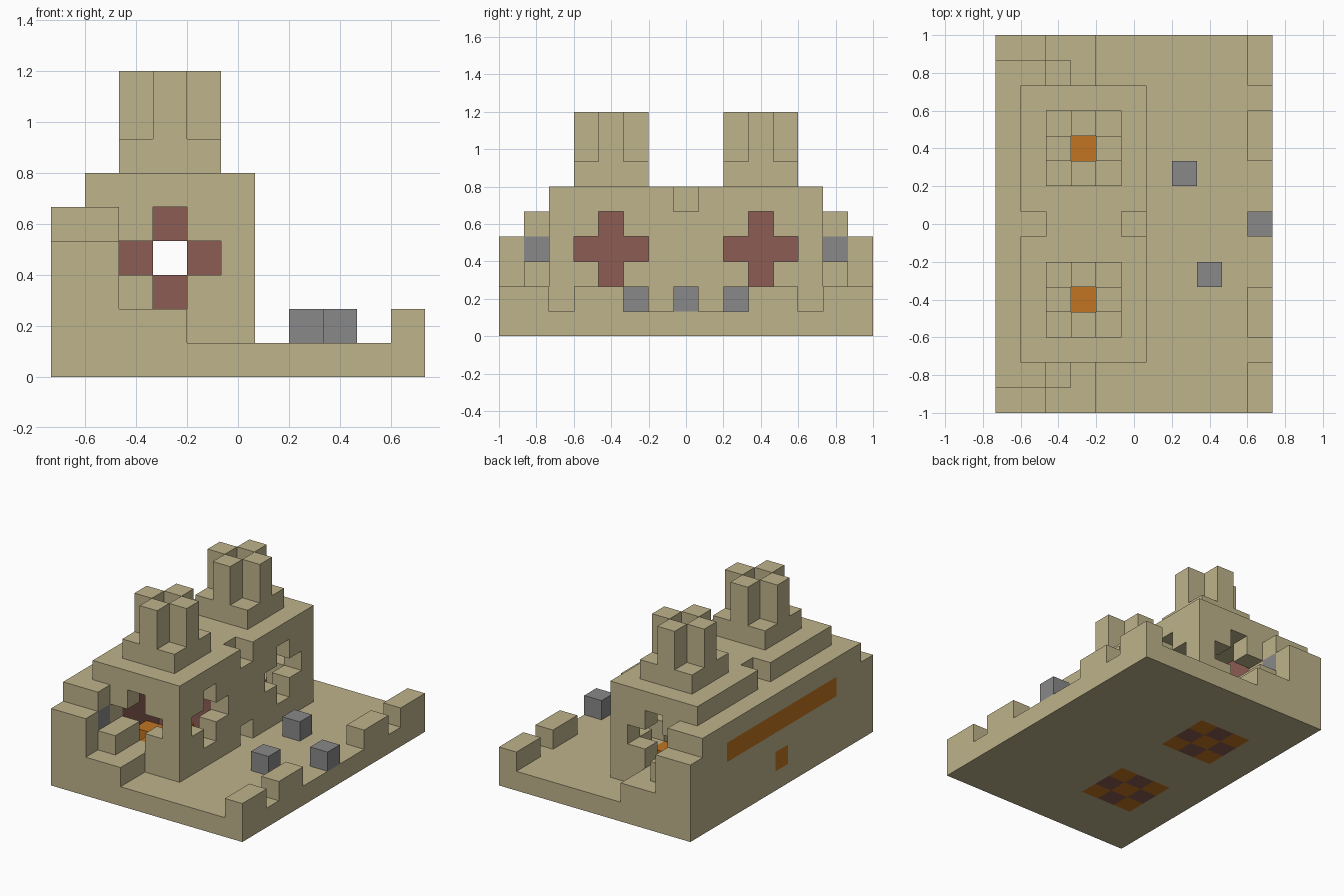
import bpy
import bmesh
from mathutils import Vector

cube = bpy.data.objects.get("Cube")
if cube:
    bpy.data.objects.remove(cube, do_unlink=True)

NX, NY = 11, 15
UNIT = 2 / NY
COLOURS = {
    "sandstone": (0.515, 0.451, 0.258),
    "red_brick": (0.258, 0.107, 0.087),
    "grey_stone": (0.25, 0.25, 0.25),
    "fire_orange": (0.533, 0.178, 0.015),
}
mats = {}
for name, rgb in COLOURS.items():
    m = bpy.data.materials.new(name)
    m.use_nodes = True
    m.diffuse_color = (*rgb, 1)
    bsdf = m.node_tree.nodes["Principled BSDF"]
    bsdf.inputs["Base Color"].default_value = (*rgb, 1)
    bsdf.inputs["Roughness"].default_value = 0.9
    mats[name] = m

cells = {}  # block position -> (part, colour)


def fill(part, colour, xs, ys, zs, mirror=False):
    """Fill an inclusive range of blocks, optionally mirrored front to back."""
    for x in range(xs[0], xs[1] + 1):
        for y in range(ys[0], ys[1] + 1):
            for z in range(zs[0], zs[1] + 1):
                cells[x, y, z] = (part, colour)
                if mirror:
                    cells[x, NY - 1 - y, z] = (part, colour)


def carve(xs, ys, zs, mirror=False):
    for x in range(xs[0], xs[1] + 1):
        for y in range(ys[0], ys[1] + 1):
            for z in range(zs[0], zs[1] + 1):
                cells.pop((x, y, z), None)
                if mirror:
                    cells.pop((x, NY - 1 - y, z), None)


# Courtyard floor, parapet and loose stones
fill("floor", "sandstone", (0, 10), (0, 14), (0, 0))
for ys in ((0, 1), (3, 4)):
    fill("parapet", "sandstone", (10, 10), ys, (1, 1), True)
for x, y in ((7, 9), (8, 5), (10, 7)):
    fill("courtyard_stones", "grey_stone", (x, x), (y, y), (1, 1))

# Back wall with stepped ends and orange inlay
fill("back_wall", "sandstone", (0, 0), (1, 13), (1, 4))
fill("back_wall", "sandstone", (0, 1), (0, 0), (1, 3), True)
fill("back_wall", "sandstone", (1, 1), (1, 1), (1, 4), True)
fill("back_wall", "grey_stone", (1, 1), (1, 1), (3, 3), True)
fill("back_wall", "fire_orange", (0, 0), (3, 11), (3, 3))
fill("back_wall", "fire_orange", (0, 0), (7, 7), (1, 1))
fill("side_steps", "sandstone", (2, 3), (0, 1), (1, 1), True)
fill("side_steps", "sandstone", (2, 2), (1, 1), (2, 2), True)

# Hall: solid block, hollow rooms and corridor, roof notches and door
fill("hall", "sandstone", (1, 5), (2, 12), (1, 5))
carve((2, 4), (3, 5), (1, 4), True)
carve((2, 4), (7, 7), (1, 4))
carve((1, 1), (7, 7), (5, 5))
carve((5, 5), (7, 7), (5, 5))
carve((5, 5), (7, 7), (1, 1))

# Red inner walls with a passage through the middle
fill("inner_walls", "red_brick", (1, 1), (3, 5), (1, 4), True)
fill("inner_walls", "red_brick", (2, 4), (6, 6), (1, 4), True)
carve((3, 3), (6, 6), (3, 3), True)

# Cross-shaped windows on the ends and on the courtyard side
carve((3, 3), (2, 2), (2, 4), True)
carve((2, 4), (2, 2), (3, 3), True)
carve((5, 5), (4, 4), (2, 4), True)
carve((5, 5), (3, 5), (3, 3), True)

# Hearths: chequered base with a fire cross on top
for x in (2, 3, 4):
    for y in (3, 4, 5):
        edge = (x + y) % 2 == 0
        fill("hearth", "red_brick" if edge else "fire_orange",
             (x, x), (y, y), (0, 0), True)
fill("hearth", "fire_orange", (2, 4), (4, 4), (1, 1), True)
fill("hearth", "fire_orange", (3, 3), (3, 5), (1, 1), True)

# Chimneys: square base, four pillars and an open shaft
fill("chimneys", "sandstone", (2, 4), (3, 5), (6, 6), True)
fill("chimneys", "sandstone", (3, 3), (3, 5), (7, 8), True)
fill("chimneys", "sandstone", (2, 4), (4, 4), (7, 8), True)
carve((3, 3), (4, 4), (5, 8), True)

# Build each part from the exposed sides of its blocks
names = list(COLOURS)
for part in sorted({p for p, c in cells.values()}):
    bm = bmesh.new()
    for pos, (owner, colour) in cells.items():
        if owner != part:
            continue
        centre = Vector((pos[0] + 0.5 - NX / 2, pos[1] + 0.5 - NY / 2, pos[2] + 0.5))
        for axis in range(3):
            for sign in (-1, 1):
                near = list(pos)
                near[axis] += sign
                if tuple(near) in cells:
                    continue
                n, u = Vector((0, 0, 0)), Vector((0, 0, 0))
                n[axis] = sign / 2
                u[(axis + 1) % 3] = 0.5
                v = n.cross(u) * 2
                ring = (-u - v, u - v, u + v, v - u)
                f = bm.faces.new([bm.verts.new((centre + n + c) * UNIT) for c in ring])
                f.material_index = names.index(colour)
    bmesh.ops.remove_doubles(bm, verts=bm.verts, dist=0.001)
    mesh = bpy.data.meshes.new(part)
    bm.to_mesh(mesh)
    bm.free()
    for name in names:
        mesh.materials.append(mats[name])
    bpy.context.collection.objects.link(bpy.data.objects.new(part, mesh))
